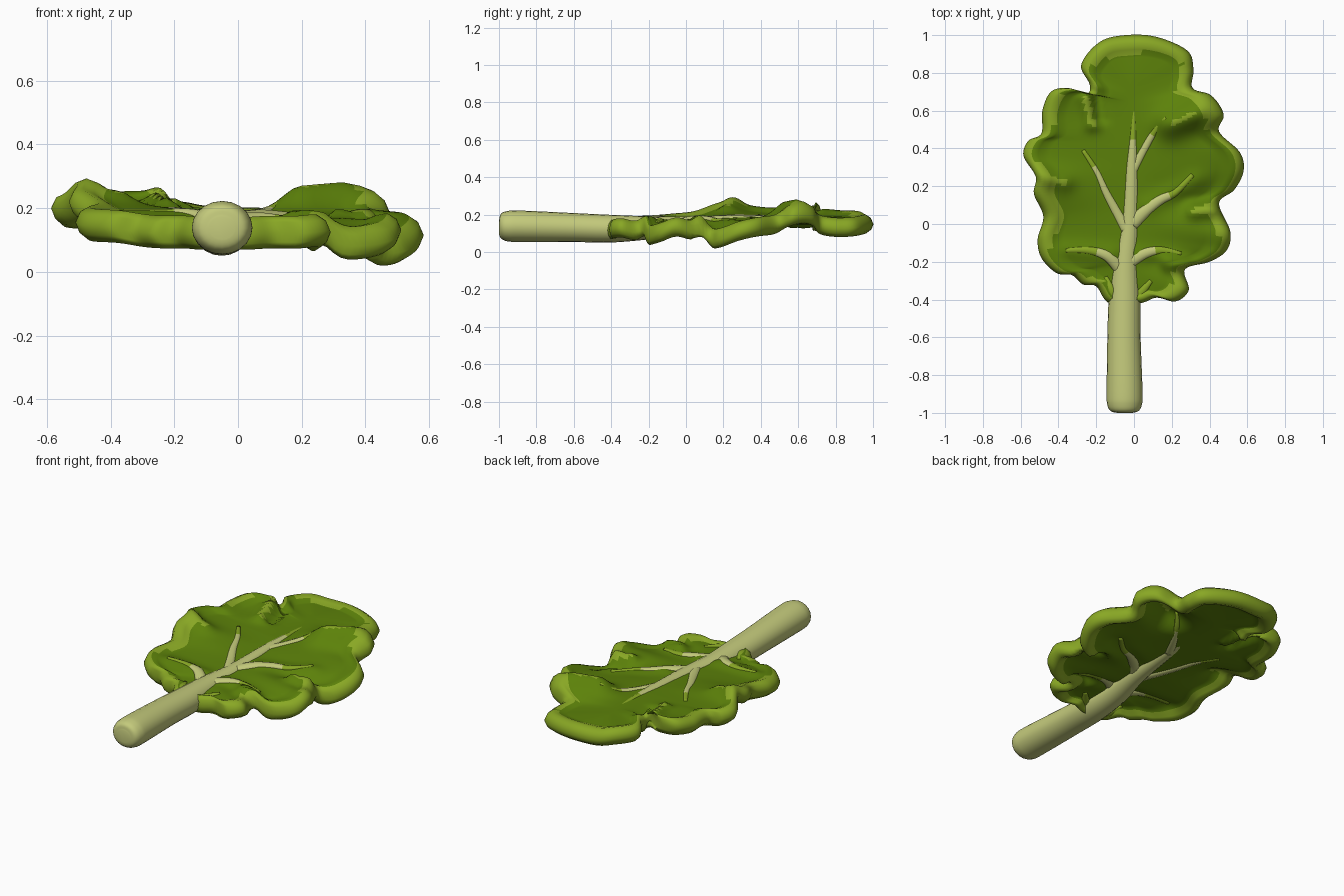
import bpy, bmesh, math
from mathutils import Vector
from mathutils.bvhtree import BVHTree

if "Cube" in bpy.data.objects:
    bpy.data.objects.remove(bpy.data.objects["Cube"])


def material(name, rgb):
    m = bpy.data.materials.new(name)
    m.diffuse_color = (*rgb, 1)
    m.use_nodes = True
    m.node_tree.nodes["Principled BSDF"].inputs["Base Color"].default_value = m.diffuse_color
    return m


DARK = material("dark green", (0.108, 0.222, 0.003))
LIGHT = material("light green", (0.25, 0.39, 0.018))
PALE = material("pale stem green", (0.55, 0.59, 0.20))
MATS = [DARK, LIGHT, PALE]


def smooth_path(pts, steps, closed=False):
    """Catmull-Rom curve through points of any dimension."""
    n, out = len(pts), []
    get = (lambda i: pts[i % n]) if closed else (lambda i: pts[min(max(i, 0), n - 1)])
    for i in range(n if closed else n - 1):
        for s in range(steps):
            t = s / steps
            out.append([0.5 * (2 * b + (c - a) * t + (2 * a - 5 * b + 4 * c - d) * t * t
                               + (3 * b - a - 3 * c + d) * t ** 3)
                        for a, b, c, d in zip(get(i - 1), get(i), get(i + 1), get(i + 2))])
    if not closed:
        out.append(list(pts[-1]))
    return out


def finish(name, bm):
    me = bpy.data.meshes.new(name)
    bm.to_mesh(me)
    for m in MATS:
        me.materials.append(m)
    for p in me.polygons:
        p.use_smooth = True
    ob = bpy.data.objects.new(name, me)
    bpy.context.collection.objects.link(ob)


def tube(name, pts, steps, colour, sides=14, flat=1.0):
    """Tapered tube through (x, y, z, radius); colour(fraction) gives the material index."""
    path = smooth_path(pts, steps)
    bm, rings = bmesh.new(), []
    for i, (x, y, z, r) in enumerate(path):
        a, b = path[max(i - 1, 0)], path[min(i + 1, len(path) - 1)]
        d = (Vector(b[:3]) - Vector(a[:3])).normalized()
        side = d.cross(Vector((0, 0, 1))).normalized()
        up = side.cross(d) * flat
        rings.append([bm.verts.new(Vector((x, y, z)) + max(r, 0.002) *
                      (side * math.cos(k * math.tau / sides) + up * math.sin(k * math.tau / sides)))
                      for k in range(sides)])
    for i in range(len(rings) - 1):
        for k in range(sides):
            q = (k + 1) % sides
            f = bm.faces.new((rings[i][k], rings[i][q], rings[i + 1][q], rings[i + 1][k]))
            f.material_index = colour(i / (len(rings) - 1))
    for ring, t in ((rings[0], 0), (rings[-1], 1)):
        bm.faces.new(ring).material_index = colour(t)
    bmesh.ops.recalc_face_normals(bm, faces=bm.faces)
    finish(name, bm)


# Leaf outline with the height of the wavy rim, counterclockwise from the stem
OUTLINE = [
    (.03, -.42, .125), (.12, -.39, .13), (.22, -.41, .13), (.29, -.35, .135), (.27, -.24, .095),
    (.40, -.20, .09), (.49, -.14, .11), (.51, -.04, .14), (.45, .11, .07), (.53, .18, .075),
    (.58, .28, .115), (.56, .38, .14), (.45, .49, .155), (.475, .58, .195), (.41, .68, .185),
    (.31, .72, .15), (.315, .82, .135), (.28, .92, .14), (.10, .995, .155), (-.09, .995, .16),
    (-.20, .95, .18), (-.28, .84, .185), (-.235, .74, .20), (-.25, .69, .21), (-.35, .72, .22),
    (-.44, .70, .215), (-.485, .60, .20), (-.49, .48, .20), (-.56, .44, .20), (-.585, .36, .21),
    (-.52, .25, .23), (-.53, .16, .225), (-.48, .04, .18), (-.51, -.08, .165), (-.49, -.18, .155),
    (-.41, -.26, .15), (-.33, -.27, .135), (-.27, -.32, .13), (-.20, -.33, .13), (-.13, -.42, .125),
]
# Rolled rim section: distance in from the edge, height offset
RIM = [(.11, .020), (.08, .033), (.045, .042), (.015, .025), (0, -.008),
       (.012, -.038), (.04, -.06), (.075, -.05), (.10, -.03)]
INNER = [i / 14 for i in range(14)]
# Creases in the blade: start, end, height, width, half width of the light stripe
FOLDS = [
    ((.33, .59), (.20, .53), .075, .08, .012),
    ((-.255, .66), (-.22, .53), .04, .04, .016),
    ((-.19, .68), (-.185, .56), -.035, .035, 0),
    ((-.50, .26), (-.37, .22), .03, .05, .014),
    ((.41, .08), (.32, .07), .06, .045, .016),
    ((.26, -.21), (.18, -.21), .045, .045, 0),
    ((.02, -.16), (.20, -.17), .015, .045, 0),
    ((-.12, -.16), (-.36, -.14), .02, .05, 0),
    ((.08, .10), (.33, .23), .02, .05, 0),
]


def fold_distance(p, a, b):
    a, b = Vector(a), Vector(b)
    t = (p - a).dot(b - a) / (b - a).length_squared
    return (p - a.lerp(b, min(max(t, 0), 1))).length


def fold_height(p):
    return sum(h * math.exp(-(fold_distance(p, a, b) / w) ** 2) for a, b, h, w, s in FOLDS)


def leaf_blade():
    bm, cols = bmesh.new(), []
    outline = smooth_path(OUTLINE, 7, True)
    n = len(outline)
    raw = [min(max(.85 * y + .04, -.36), .74) for x, y, z in outline]
    for i, (x, y, zr) in enumerate(outline):
        # each strip runs from the midrib to the edge and back underneath
        sy = sum(raw[(i + o) % n] for o in range(-12, 13)) / 25
        zs = .14 + .03 * min(max((sy + .4) / .8, 0), 1)
        spine, edge = Vector((-.02, sy)), Vector((x, y))
        length = (edge - spine).length
        k = min(1, length / .24)
        section = [(length - t * (length - .11 * k), .02) for t in INNER]
        section += [(d * k, h) for d, h in RIM]
        section += [(length - t * (length - .11 * k), -.023) for t in reversed(INNER)]
        col = []
        for d, h in section:
            u = max(0, 1 - d / length)
            p = edge.lerp(spine, 1 - u)
            z = zs + (zr - zs) * u ** 1.5 + h + fold_height(p)
            col.append(bm.verts.new((p.x, p.y, z)))
        cols.append(col)
    first = len(INNER)
    for i, a in enumerate(cols):
        b = cols[(i + 1) % n]
        patch = math.sin(i * .15) + math.sin(i * .06 + 1)
        for j in range(len(a) - 1):
            f = bm.faces.new((a[j], a[j + 1], b[j + 1], b[j]))
            c = f.calc_center_median().to_2d()
            # light rolled edge with ragged patches along its inner side
            light = first + 2 <= j <= first + 7 or (j == first + 1 and patch > 0) \
                or (j == first and patch > .9)
            stripe = any(fold_distance(c, p, q) < s for p, q, h, w, s in FOLDS)
            f.material_index = 1 if light or stripe else 0
    bmesh.ops.remove_doubles(bm, verts=bm.verts, dist=1e-4)
    tree = BVHTree.FromBMesh(bm)
    finish("leaf_blade", bm)
    return tree


surface = leaf_blade()

# Stem narrowing into the midrib
tube("stem_and_midrib", [
    (-.05, -1, .137, .04), (-.05, -.99, .137, .074), (-.05, -.955, .138, .092),
    (-.05, -.88, .138, .095), (-.053, -.6, .131, .088), (-.05, -.4, .125, .084),
    (-.045, -.2, .13, .07), (-.022, 0, .145, .052), (-.012, .3, .167, .035),
    (-.004, .48, .178, .02), (0, .62, .183, .007)],
    5, lambda t: 2 if t < .88 else 1, 20, .88)


def vein(name, pts, r, pale):
    """Tapered ribs half sunk into the upper and lower side of the blade."""
    n = len(pts) - 1
    for part, sign in (("top", 1), ("underside", -1)):
        out = []
        for i, (x, y) in enumerate(pts):
            hit = surface.ray_cast(Vector((x, y, sign)), Vector((0, 0, -sign)))[0]
            rad = r * (1 - .65 * i / n)
            out.append((x, y, (hit.z if hit else .17) - sign * .3 * rad, rad))
        tube(name + "_" + part, out, 5, lambda t: 2 if t < pale else 1, 10, .62)


# Side veins, pale near the midrib and green toward the tips
VEINS = {
    "left_upper_vein": ([(-.04, -.03), (-.09, .06), (-.15, .17), (-.20, .28), (-.27, .39)], .032, .8),
    "right_upper_vein": ([(-.01, .28), (.05, .39), (.11, .49), (.17, .56)], .028, .6),
    "right_middle_vein": ([(-.01, 0), (.06, .07), (.14, .13), (.22, .17), (.31, .26)], .040, .65),
    "right_lower_vein": ([(-.02, -.2), (.06, -.155), (.15, -.14), (.25, -.16)], .036, .5),
    "left_lower_vein": ([(-.07, -.24), (-.14, -.17), (-.24, -.14), (-.36, -.14)], .036, .5),
    "right_base_vein": ([(-.01, -.42), (.04, -.36), (.09, -.30)], .036, .4),
    "left_base_vein": ([(-.09, -.42), (-.12, -.35), (-.15, -.28)], .032, .3),
}
for name, (pts, r, pale) in VEINS.items():
    vein(name, pts, r, pale)
